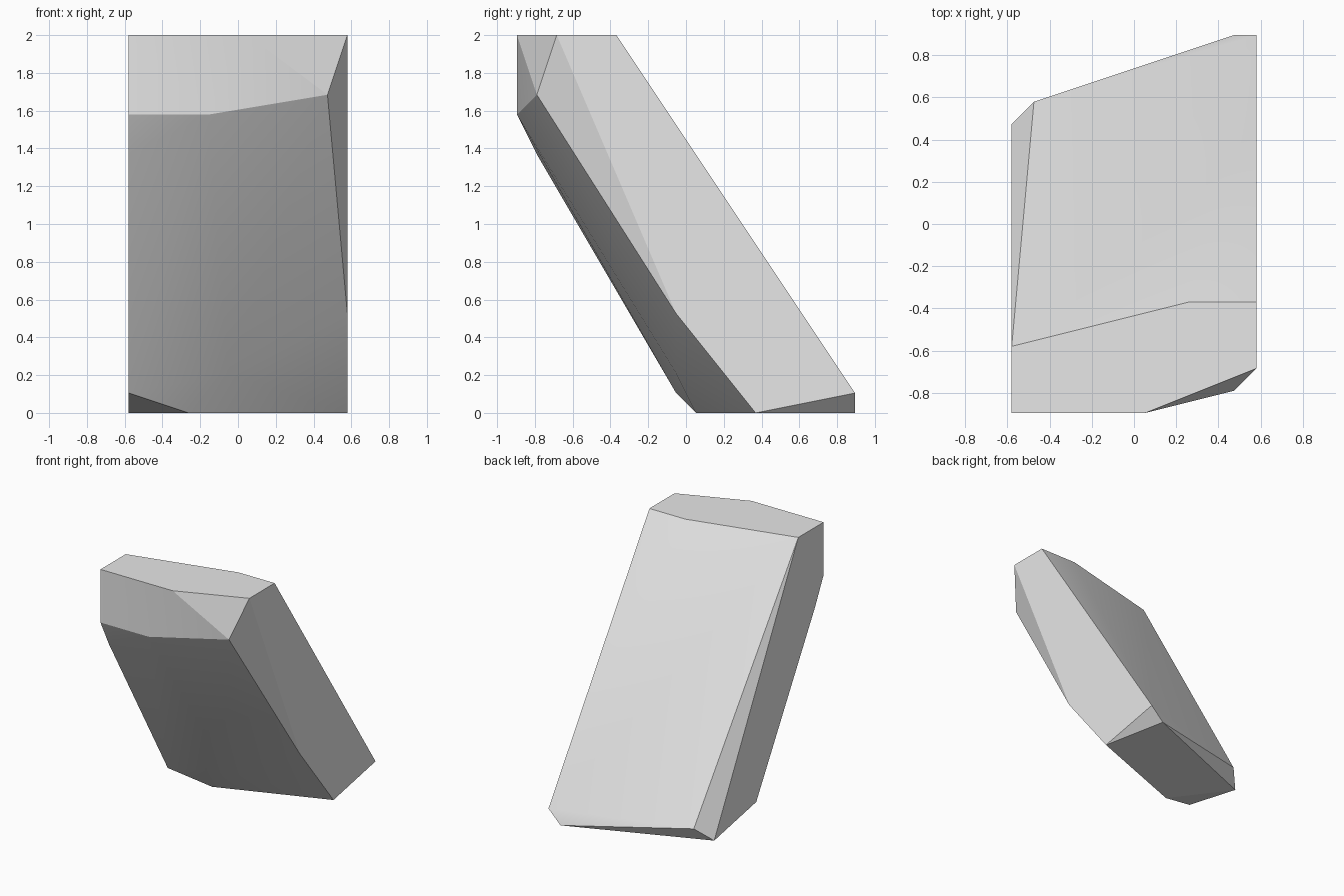
import bpy
import bmesh
import math
from mathutils import Vector

default_cube = bpy.data.objects.get("Cube")
if default_cube:
    bpy.data.objects.remove(default_cube, do_unlink=True)

# The block is laid out on a small lattice, then scaled to size
WIDTH, DEPTH, HEIGHT = 11, 17, 19
UNIT = 2 / HEIGHT


def lattice_point(x, y, z):
    return Vector((x - WIDTH / 2, y - DEPTH / 2, z)) * UNIT


def outline(z, corners):
    return [(x, y, z) for x, y in corners]


# Corner groups of the leaning, chipped block
top_face = outline(HEIGHT, [(0, 0), (6, 0), (11, 2), (11, 5), (8, 5), (0, 3)])
bottom_face = outline(0, [(0, 13), (3, 9), (11, 12), (10, 17)])
back_foot = outline(1, [(1, 14), (11, 17)])
front_brow = [(0, 0, 15), (4, 0, 15), (10, 1, 16), (0, 1, 13)]
front_foot = [(0, 8, 1), (5, 8, 2), (11, 8, 5)]


def stone_material():
    colour = (0.8, 0.8, 0.8, 1)
    material = bpy.data.materials.new("light_grey_stone")
    material.use_nodes = True
    material.diffuse_color = colour
    shader = next(n for n in material.node_tree.nodes if n.type == "BSDF_PRINCIPLED")
    shader.inputs["Base Color"].default_value = colour
    return material


# Wrap the corners in a convex skin and merge the coplanar triangles
bm = bmesh.new()
for corner in top_face + bottom_face + back_foot + front_brow + front_foot:
    bm.verts.new(lattice_point(*corner))
bmesh.ops.convex_hull(bm, input=bm.verts)
bmesh.ops.dissolve_limit(bm, angle_limit=math.radians(0.5),
                         verts=bm.verts, edges=bm.edges)
bmesh.ops.recalc_face_normals(bm, faces=bm.faces)
mesh = bpy.data.meshes.new("stone_block")
bm.to_mesh(mesh)
bm.free()

block = bpy.data.objects.new("stone_block", mesh)
bpy.context.collection.objects.link(block)
mesh.materials.append(stone_material())

# Soften only the shallow facets
bpy.ops.object.select_all(action="DESELECT")
block.select_set(True)
bpy.context.view_layer.objects.active = block
bpy.ops.object.shade_smooth_by_angle(angle=math.radians(15))
